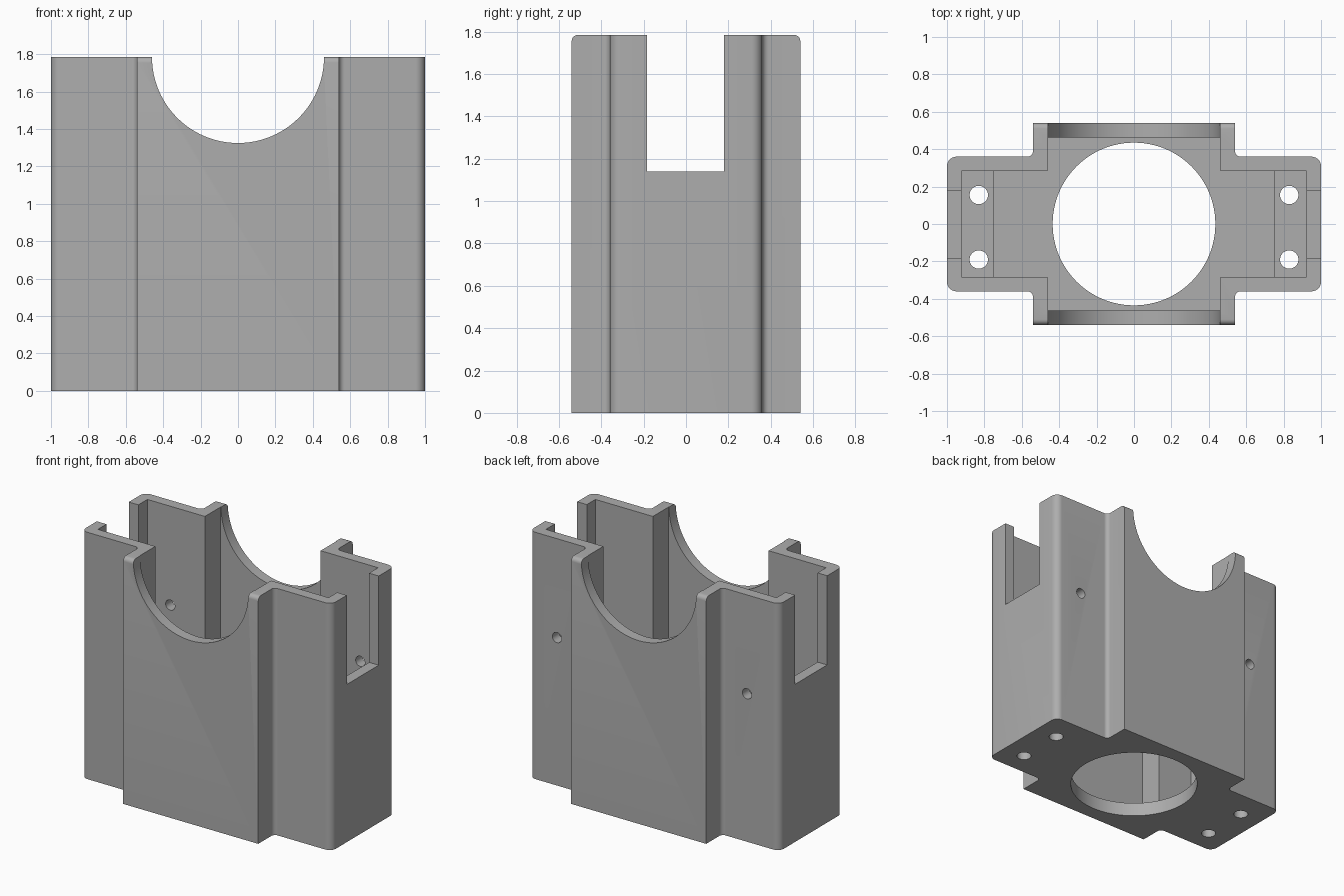
import bpy, bmesh
from math import pi
from mathutils import Vector, Matrix

old = bpy.data.objects.get("Cube")
if old:
    bpy.data.objects.remove(old, do_unlink=True)

TOP, WALL, FLOOR, PAD_TOP = 1.785, 0.077, 0.1, 0.9

grey = bpy.data.materials.new("plain grey")
grey.use_nodes = True
grey.diffuse_color = (0.42, 0.42, 0.42, 1)
grey.node_tree.nodes["Principled BSDF"].inputs["Base Color"].default_value = grey.diffuse_color


def make(name, bm):
    bmesh.ops.recalc_face_normals(bm, faces=bm.faces)
    mesh = bpy.data.meshes.new(name)
    bm.to_mesh(mesh)
    bm.free()
    mesh.materials.append(grey)
    ob = bpy.data.objects.new(name, mesh)
    bpy.context.collection.objects.link(ob)
    return ob


def rounded(points, steps=6):
    """Replace each (x, y, radius) right-angle corner by an arc."""
    out = []
    for i, (x, y, r) in enumerate(points):
        p = Vector((x, y))
        if r == 0:
            out.append(p)
            continue
        a = (Vector(points[i - 1][:2]) - p).normalized() * r
        b = (Vector(points[(i + 1) % len(points)][:2]) - p).normalized() * r
        start, end, centre = p + a, p + b, p + a + b
        for k in range(steps + 1):
            d = start.lerp(end, k / steps) - centre
            out.append(centre + d.normalized() * r)
    return out


def cross(ex, cx, wy, cy, r_end=0, r_in=0):
    """Cross-shaped outline: wing end x, core x, wing y, core y."""
    quarter = [(ex, wy, r_end), (cx, wy, r_in), (cx, cy, 0)]
    pts = []
    for sx, sy in ((1, 1), (-1, 1), (-1, -1), (1, -1)):
        q = [(x * sx, y * sy, r) for x, y, r in quarter]
        pts += q if sx * sy > 0 else q[::-1]
    return rounded(pts)


def prism(outline, z0, z1):
    bm = bmesh.new()
    face = bm.faces.new([bm.verts.new((p.x, p.y, z0)) for p in outline])
    geom = bmesh.ops.extrude_face_region(bm, geom=[face])["geom"]
    bmesh.ops.translate(bm, vec=(0, 0, z1 - z0),
                        verts=[v for v in geom if isinstance(v, bmesh.types.BMVert)])
    return bm


def box(name, x0, x1, y0, y1, z0, z1):
    return make(name, prism([Vector(p) for p in ((x0, y0), (x1, y0), (x1, y1), (x0, y1))], z0, z1))


def cylinder(name, centre, radius, length, along_y=False, segments=32):
    bm = bmesh.new()
    m = Matrix.Translation(centre)
    if along_y:
        m = m @ Matrix.Rotation(pi / 2, 4, 'X')
    bmesh.ops.create_cone(bm, cap_ends=True, segments=segments, radius1=radius,
                          radius2=radius, depth=length, matrix=m)
    return make(name, bm)


def cut(target, cutter):
    mod = target.modifiers.new("cut", 'BOOLEAN')
    mod.operation, mod.solver, mod.object = 'DIFFERENCE', 'EXACT', cutter
    bpy.context.view_layer.objects.active = target
    bpy.ops.object.modifier_apply(modifier=mod.name)
    bpy.data.objects.remove(cutter, do_unlink=True)


# Outer shell, with the top edges of the front and back rounded over
bm = prism(cross(1, 0.54, 0.36, 0.54, 0.05, 0.03), 0, TOP)
edges = [e for e in bm.edges
         if all(abs(v.co.y) > 0.53 and v.co.z > TOP - 0.01 for v in e.verts)]
bmesh.ops.bevel(bm, geom=edges, offset=0.03, segments=5, profile=0.5, affect='EDGES')
housing = make("housing", bm)

# Inner cavity
cut(housing, make("cavity", prism(
    cross(1 - WALL, 0.54 - WALL, 0.36 - WALL, 0.54 - WALL), FLOOR, TOP + 0.2)))

# Round floor opening, half-round cradle through front and back, end slots
cut(housing, cylinder("floor_opening", (0, 0, 0), 0.435, 0.5, segments=96))
cut(housing, cylinder("cradle", (0, 0, TOP), 0.46, 2, along_y=True, segments=96))
cut(housing, box("end_slots", -1.2, 1.2, -0.185, 0.18, 1.14, TOP + 0.2))

# Small holes in the back wall of each wing
for x in (-0.74, 0.78):
    cut(housing, cylinder("back_hole", (x, 0.33, 1.07), 0.037, 0.3, along_y=True))

# Mounting pads inside the wings, drilled through together with the floor
parts = [housing]
for side, name in ((-1, "right_mounting_pad"), (1, "left_mounting_pad")):
    x0, x1 = sorted((side * 0.75, side * 0.95))
    pad = box(name, x0, x1, -0.31, 0.31, FLOOR - 0.03, PAD_TOP)
    for y in (-0.19, 0.155):
        for part in (pad, housing):
            cut(part, cylinder("screw_hole", (side * 0.83, y, 0.5), 0.049, 1.4))
    parts.append(pad)

# Smooth curved faces, keep the edges crisp
for ob in parts:
    bpy.ops.object.select_all(action='DESELECT')
    ob.select_set(True)
    bpy.context.view_layer.objects.active = ob
    bpy.ops.object.shade_smooth_by_angle(angle=pi / 6)
